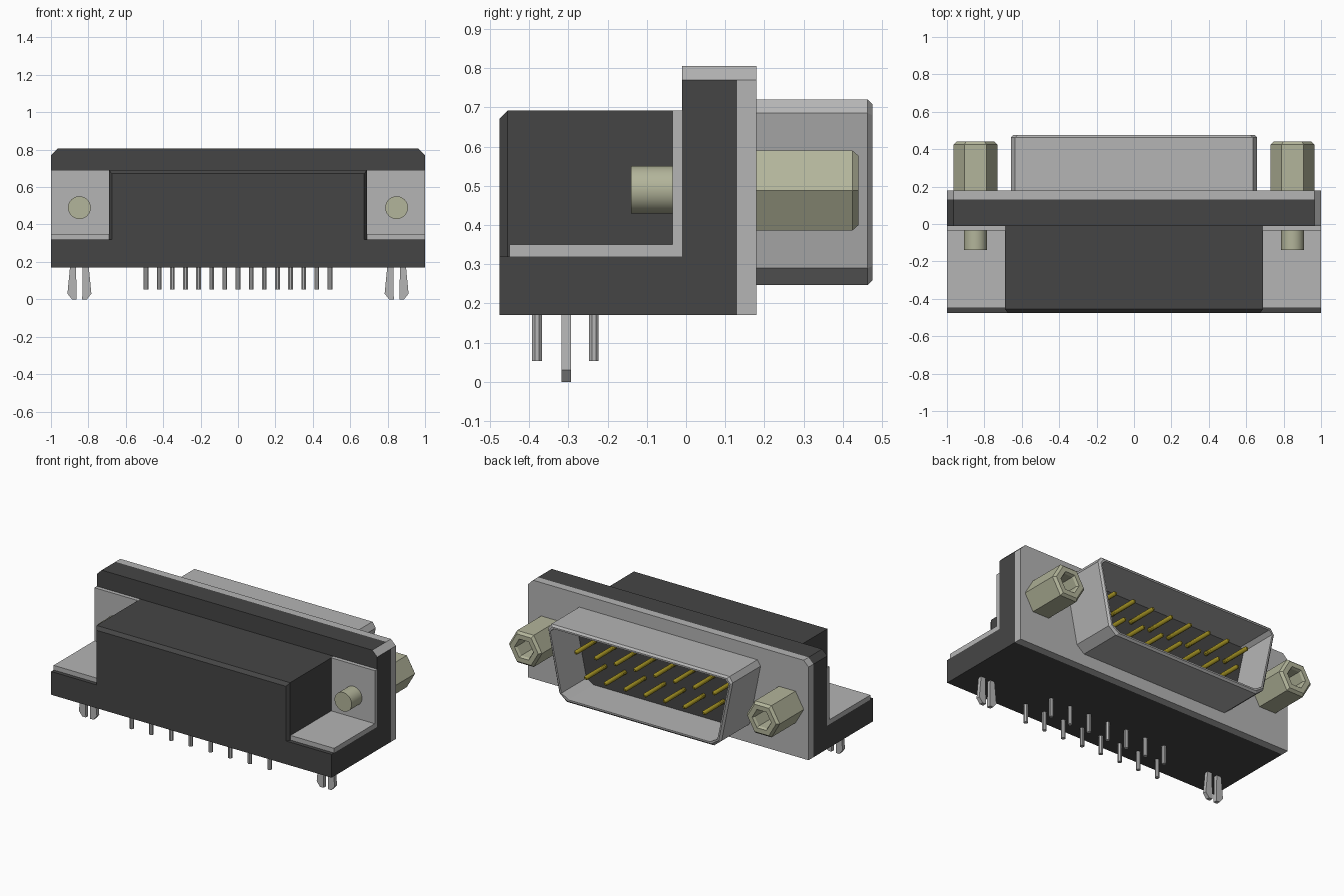
import bpy, bmesh, math

cube = bpy.data.objects.get("Cube")
if cube:
    bpy.data.objects.remove(cube, do_unlink=True)


def material(name, rgb):
    m = bpy.data.materials.new(name)
    m.use_nodes = True
    col = (*rgb, 1.0)
    m.diffuse_color = col
    m.node_tree.nodes["Principled BSDF"].inputs["Base Color"].default_value = col
    return m


BLACK = material("black plastic", (0.06, 0.06, 0.06))
METAL = material("grey metal", (0.46, 0.46, 0.46))
BRASS = material("pale nickel", (0.45, 0.46, 0.325))
GOLD = material("gold contact", (0.32, 0.25, 0.015))


def loft(name, rings, mat, loop=False, smooth=False):
    """Skin equal-length rings of points; cap the ends, or join last to first."""
    bm = bmesh.new()
    vs = [[bm.verts.new(p) for p in ring] for ring in rings]
    n = len(vs[0])
    pairs = list(zip(vs, vs[1:])) + ([(vs[-1], vs[0])] if loop else [])
    for a, b in pairs:
        for i in range(n):
            j = (i + 1) % n
            bm.faces.new((a[i], a[j], b[j], b[i]))
    if not loop:
        bm.faces.new(vs[0])
        bm.faces.new(vs[-1])
    bmesh.ops.recalc_face_normals(bm, faces=bm.faces)
    me = bpy.data.meshes.new(name)
    bm.to_mesh(me)
    bm.free()
    me.materials.append(mat)
    ob = bpy.data.objects.new(name, me)
    bpy.context.collection.objects.link(ob)
    if smooth:
        bpy.ops.object.select_all(action='DESELECT')
        ob.select_set(True)
        bpy.context.view_layer.objects.active = ob
        bpy.ops.object.shade_smooth_by_angle(angle=math.radians(35))
    return ob


def at_y(pts, y):
    return [(x, y, z) for x, z in pts]


def rect(hw, z0, z1):
    return [(-hw, z0), (hw, z0), (hw, z1), (-hw, z1)]


def circle(cx, cz, r, n, turn=0.0):
    return [(cx + r * math.cos(turn + math.tau * i / n),
             cz + r * math.sin(turn + math.tau * i / n)) for i in range(n)]


# Housing: base, stepped body with chamfered front
loft("base_block", [at_y(rect(1, 0.17, 0.32), y) for y in (-0.475, -0.01)], BLACK)
loft("housing_body", [at_y(rect(0.675, 0.32, 0.672), -0.475),
                      at_y(rect(0.69, 0.32, 0.692), -0.455),
                      at_y(rect(0.69, 0.32, 0.692), -0.01)], BLACK)

# Flange and metal face plate with cut top corners
outline = [(-1, 0.17), (1, 0.17), (1, 0.77), (0.965, 0.805), (-0.965, 0.805), (-1, 0.77)]
flange = loft("flange", [at_y(outline, y) for y in (-0.01, 0.13)], BLACK)
flange.data.materials.append(METAL)
for f in flange.data.polygons:
    if f.normal.x > 0.3 and f.normal.z > 0.3:
        f.material_index = 1
loft("face_plate", [at_y(outline, y) for y in (0.13, 0.18)], METAL)


# D-shaped connector shell
def d_profile(inset):
    half = [(0.525, 0.247), (0.578, 0.29), (0.658, 0.685), (0.635, 0.72)]
    zc = 0.4835
    pts = [(x - inset, z - math.copysign(inset if i in (0, 3) else inset * 0.4, z - zc))
           for i, (x, z) in enumerate(half)]
    return pts + [(-x, z) for x, z in reversed(pts)]


loft("connector_shell", [at_y(d_profile(0), 0.18), at_y(d_profile(0), 0.463),
                         at_y(d_profile(0.012), 0.475), at_y(d_profile(0.022), 0.475),
                         at_y(d_profile(0.022), 0.18)], METAL, loop=True)
loft("contact_insulator", [at_y(d_profile(0.021), y) for y in (0.17, 0.22)], BLACK)

# Contacts and solder tails: a row of eight and a row of seven
PITCH = 0.1405
for row, (count, z, tail_y) in enumerate([(8, 0.556, -0.38), (7, 0.411, -0.235)]):
    for i in range(count):
        x = (i - (count - 1) / 2) * PITCH
        loft(f"contact_pin_{row + 1}_{i + 1}",
             [at_y(circle(x, z, r, 10), y)
              for r, y in ((0.014, 0.21), (0.014, 0.415), (0.007, 0.425))], GOLD, smooth=True)
        loft(f"solder_tail_{row + 1}_{i + 1}",
             [[(px, py, tz) for px, py in circle(x, tail_y, 0.0135, 8, math.pi / 8)]
              for tz in (0.053, 0.175)], METAL)

# Parts repeated at both ends
BOLT_X, BOLT_Z = 0.848, 0.488
angle = [(-0.45, 0.32), (-0.01, 0.32), (-0.01, 0.692), (-0.035, 0.692),
         (-0.035, 0.35), (-0.45, 0.35)]
prong = [(0.018, 0.175), (0.015, 0), (0.04, 0), (0.064, 0.03), (0.062, 0.05), (0.05, 0.175)]
for s, side in ((1, "left"), (-1, "right")):
    cx = s * BOLT_X
    loft(f"angle_bracket_{side}", [[(s * x, y, z) for y, z in angle] for x in (0.69, 1.0)], METAL)
    # Hex standoff with chamfered end and bored hole
    loft(f"hex_standoff_{side}",
         [at_y(circle(cx, BOLT_Z, r, 6), y)
          for r, y in ((0.118, 0.18), (0.118, 0.424), (0.102, 0.44),
                       (0.068, 0.44), (0.06, 0.425), (0.06, 0.28))], BRASS)
    loft(f"screw_end_{side}", [at_y(circle(cx, 0.49, 0.061, 32), y) for y in (-0.14, -0.03)],
         BRASS, smooth=True)
    # Split board lock
    for d, which in ((1, "a"), (-1, "b")):
        loft(f"board_lock_{side}_{which}",
             [at_y([(cx + d * x, z) for x, z in prong], y) for y in (-0.318, -0.293)], METAL)
